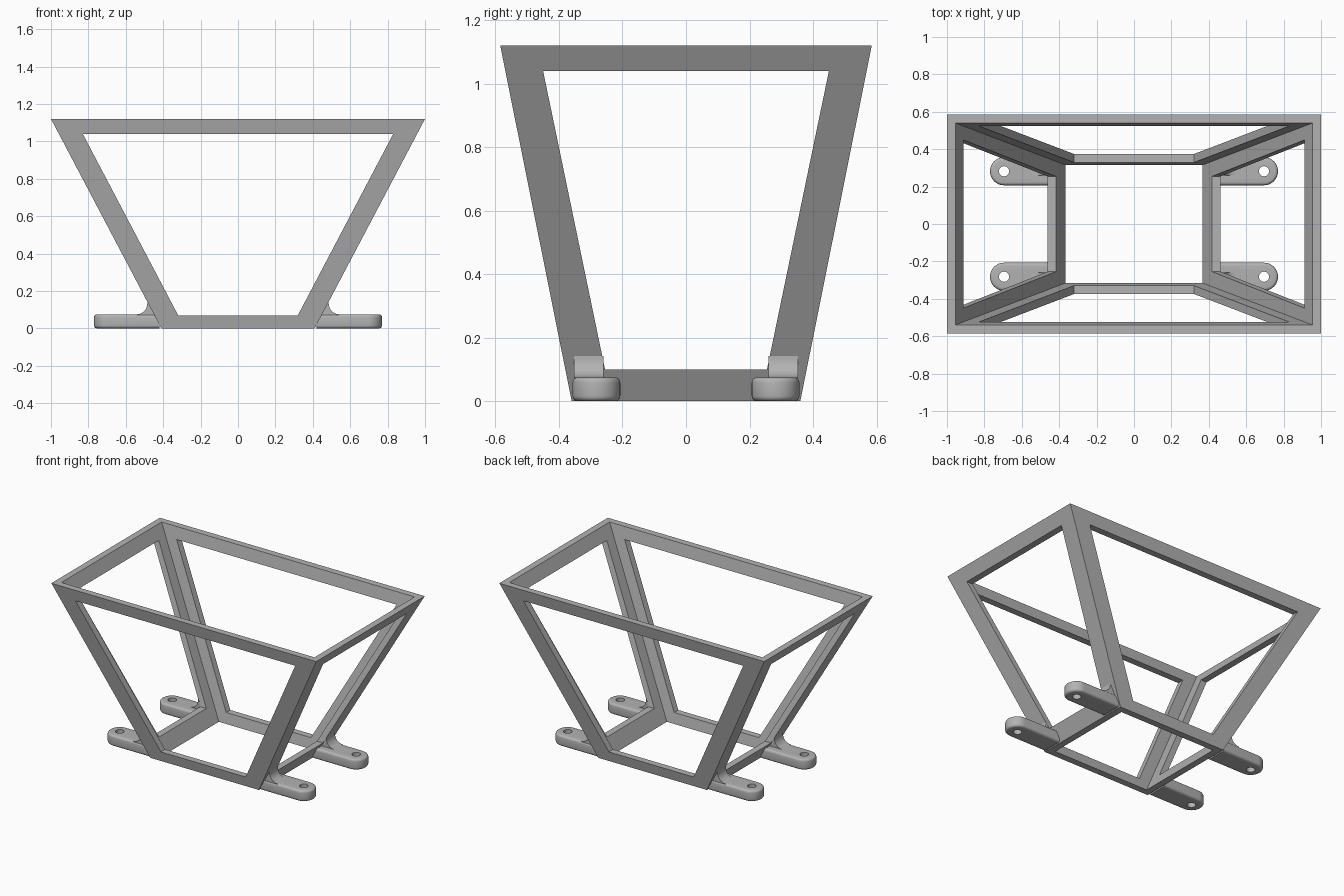
import bpy, bmesh, math

if "Cube" in bpy.data.objects:
    bpy.data.objects.remove(bpy.data.objects["Cube"], do_unlink=True)

grey = bpy.data.materials.new("mid grey")
grey.use_nodes = True
COLOR = (0.45, 0.45, 0.45, 1)
grey.diffuse_color = COLOR
for node in grey.node_tree.nodes:
    if node.type == 'BSDF_PRINCIPLED':
        node.inputs["Base Color"].default_value = COLOR

H, WALL = 1.12, 0.045
BOTTOM, TOP = (0.41, 0.36), (1.0, 0.585)


def finish(bm, name):
    """Clean the mesh and link it as a smooth-by-angle object."""
    bmesh.ops.remove_doubles(bm, verts=bm.verts, dist=1e-5)
    bmesh.ops.recalc_face_normals(bm, faces=bm.faces)
    me = bpy.data.meshes.new(name)
    bm.to_mesh(me)
    bm.free()
    me.materials.append(grey)
    ob = bpy.data.objects.new(name, me)
    bpy.context.collection.objects.link(ob)
    bpy.ops.object.select_all(action='DESELECT')
    ob.select_set(True)
    bpy.context.view_layer.objects.active = ob
    bpy.ops.object.shade_smooth_by_angle(angle=math.radians(35))
    return ob


def mirror_xy(ob):
    mod = ob.modifiers.new("four corners", 'MIRROR')
    mod.use_axis = (True, True, False)
    mod.use_mirror_merge = False


def band(bm, a, b):
    """Quads between two closed loops of points."""
    va, vb = [bm.verts.new(p) for p in a], [bm.verts.new(p) for p in b]
    for i in range(len(a)):
        j = (i + 1) % len(a)
        bm.faces.new((va[i], va[j], vb[j], vb[i]))


def half(axis, z):
    """Outer half size of the tapered frame at a height."""
    return BOTTOM[axis] + (TOP[axis] - BOTTOM[axis]) * z / H


def rim(z, inset):
    x, y = half(0, z) - inset, half(1, z) - inset
    return [(x, y, z), (-x, y, z), (-x, -y, z), (x, -y, z)]


# Tapered frame: four thin walls, each with a trapezoid opening
bm = bmesh.new()
for z in (0, H):
    band(bm, rim(z, 0), rim(z, WALL))
# wall axis, opening as (height, half width) at bottom and top
for axis, low, high in ((1, (0.07, 0.32), (1.04, 0.83)),
                        (0, (0.1, 0.255), (1.04, 0.45))):
    for side in (1, -1):
        def loop(inset, opening):
            pts = []
            levels = (low, high) if opening else ((0, 0), (H, 0))
            for (z, w), signs in zip(levels, ((-1, 1), (1, -1))):
                for s in signs:
                    across = w if opening else half(1 - axis, z) - inset
                    out = side * (half(axis, z) - inset)
                    pts.append((out, s * across, z) if axis == 0
                               else (s * across, out, z))
            return pts
        band(bm, loop(0, False), loop(0, True))
        band(bm, loop(0, True), loop(WALL, True))
        band(bm, loop(WALL, True), loop(WALL, False))
finish(bm, "tapered_frame")

# Mounting tabs: rounded end, softened edges and a bolt hole
CX, CY, R, THICK, SOFT, N = 0.695, 0.282, 0.075, 0.075, 0.016, 48


def outline(d, z):
    pts = []
    for i in range(N):
        a = 2 * math.pi * i / N
        c, s = math.cos(a), math.sin(a)
        if c > -1e-6:
            pts.append((CX + (R - d) * c, CY + (R - d) * s, z))
        else:
            limit = math.cos(2 * math.pi / N)
            pts.append((0.42, CY + (R - d) * s / limit, z))
    return pts


def hole(z):
    return [(CX + 0.027 * math.cos(2 * math.pi * i / N),
             CY + 0.027 * math.sin(2 * math.pi * i / N), z) for i in range(N)]


rings = [hole(THICK)]
for base, sign, steps in ((THICK - SOFT, 1, range(4, -1, -1)),
                          (SOFT, -1, range(5))):
    for k in steps:
        a = math.pi / 2 * k / 4
        rings.append(outline(SOFT * (1 - math.cos(a)),
                             base + sign * SOFT * math.sin(a)))
rings += [hole(0), hole(THICK)]
bm = bmesh.new()
for a, b in zip(rings, rings[1:]):
    band(bm, a, b)
mirror_xy(finish(bm, "mounting_tab"))

# Concave fillets where the tabs meet the legs
RF = 0.058
profile = [(0.43, 0.05), (0.543, 0.05)]
for k in range(9):
    a = math.pi / 2 * k / 8
    profile.append((0.543 - RF * math.sin(a), 0.075 + RF * (1 - math.cos(a))))
profile += [(0.485, 0.143), (0.45, 0.1)]
bm = bmesh.new()
face = bm.faces.new([bm.verts.new((x, 0.26, z)) for x, z in profile])
ext = bmesh.ops.extrude_face_region(bm, geom=[face])
for v in ext["geom"]:
    if isinstance(v, bmesh.types.BMVert):
        v.co.y = 0.352
mirror_xy(finish(bm, "tab_fillet"))
